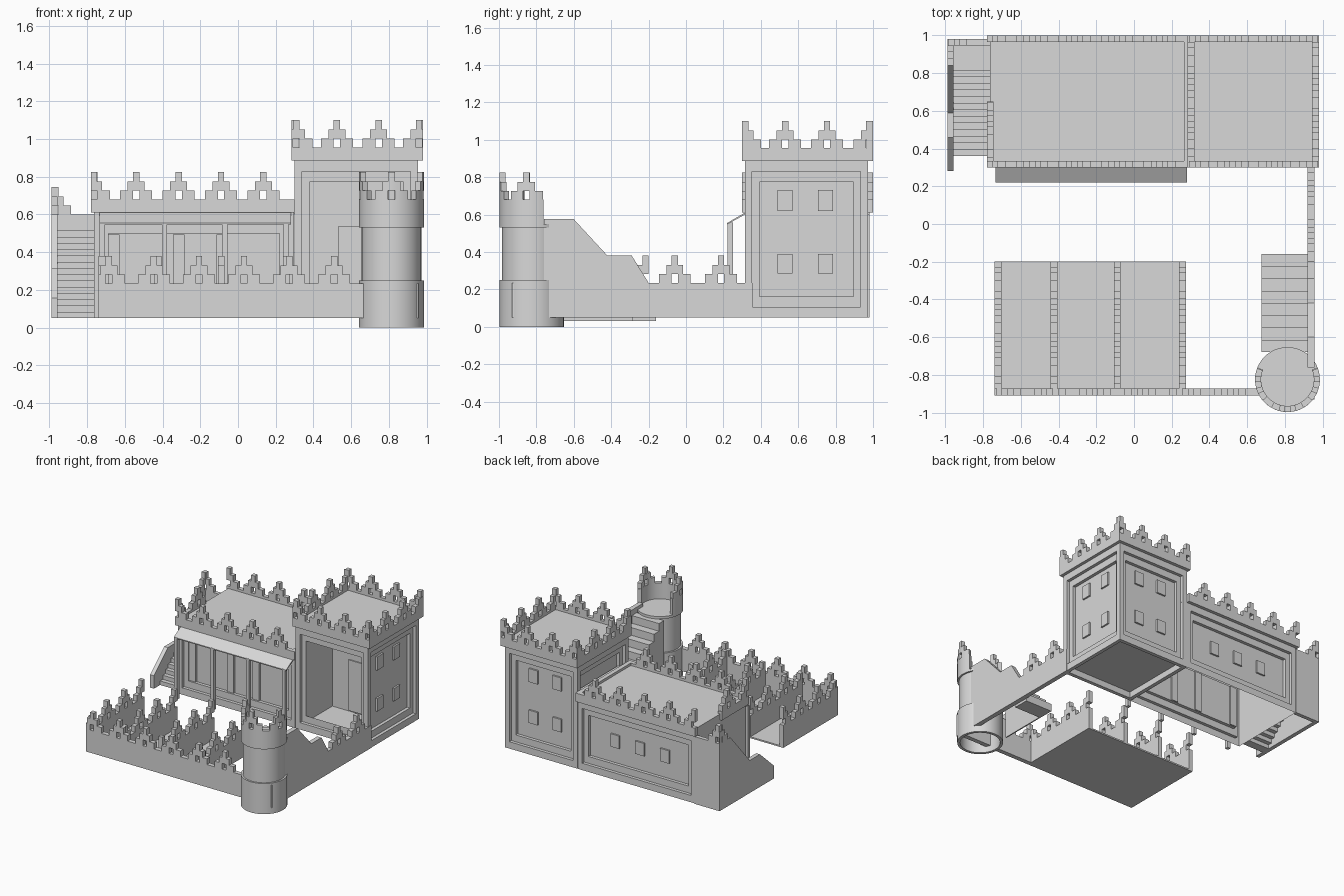
import bpy, bmesh, math
from mathutils import Vector

cube = bpy.data.objects.get("Cube")
if cube:
    bpy.data.objects.remove(cube, do_unlink=True)

stone = bpy.data.materials.new("grey_stone")
stone.use_nodes = True
stone.diffuse_color = (0.69, 0.69, 0.69, 1)
stone.node_tree.nodes["Principled BSDF"].inputs["Base Color"].default_value = (0.69, 0.69, 0.69, 1)


def finish(name, bm, smooth=False):
    bmesh.ops.recalc_face_normals(bm, faces=bm.faces)
    mesh = bpy.data.meshes.new(name)
    bm.to_mesh(mesh)
    bm.free()
    mesh.materials.append(stone)
    obj = bpy.data.objects.new(name, mesh)
    bpy.context.collection.objects.link(obj)
    if smooth:
        bpy.ops.object.select_all(action="DESELECT")
        obj.select_set(True)
        bpy.context.view_layer.objects.active = obj
        bpy.ops.object.shade_smooth_by_angle(angle=math.radians(30))
    return obj


def add_box(bm, x, y, z):
    verts = bmesh.ops.create_cube(bm, size=1)["verts"]
    for v in verts:
        v.co = Vector(r[0] + (c + 0.5) * (r[1] - r[0]) for c, r in zip(v.co, (x, y, z)))


def boxes(name, *ranges):
    bm = bmesh.new()
    for r in ranges:
        add_box(bm, *r)
    return finish(name, bm)


def side_profile(name, points, x0, x1):
    """Extrude a (y, z) outline along x."""
    bm = bmesh.new()
    face = bm.faces.new([bm.verts.new((x0, y, z)) for y, z in points])
    ext = bmesh.ops.extrude_face_region(bm, geom=[face])["geom"]
    for v in ext:
        if isinstance(v, bmesh.types.BMVert):
            v.co.x = x1
    return finish(name, bm)


# Stepped battlement: (inner half width, outer half width, bottom, top)
TIERS = [(0.017, 0.085, 0, 0.047), (0, 0.045, 0.047, 0.095), (0, 0.017, 0.095, 0.145)]


def tier_spans(centre):
    for inner, outer, z0, z1 in TIERS:
        if inner:
            yield centre - outer, centre - inner, z0, z1
            yield centre + inner, centre + outer, z0, z1
        else:
            yield centre - outer, centre + outer, z0, z1


def battlements(name, axis, side, centres, base, lo, hi):
    """Row of merlons along an axis; side is the wall's thickness range."""
    bm = bmesh.new()
    for c in centres:
        for a, b, z0, z1 in tier_spans(c):
            a, b = max(a, lo), min(b, hi)
            if b - a > 0.002:
                x, y = ((a, b), side) if axis == "x" else (side, (a, b))
                add_box(bm, x, y, (base + z0, base + z1))
    return finish(name, bm)


STEP = 0.026  # depth of each frame step


def push_in(bm, face, vec):
    face = bmesh.ops.extrude_discrete_faces(bm, faces=[face])["faces"][0]
    bmesh.ops.translate(bm, verts=face.verts, vec=vec)
    return face


def panelled_body(name, x, y, z, sides, room=None):
    """Box with stepped frames on some sides; a room recess, or else an open base."""
    bm = bmesh.new()
    add_box(bm, x, y, z)
    bmesh.ops.recalc_face_normals(bm, faces=bm.faces)
    base = min(bm.faces, key=lambda f: f.calc_center_median().z)
    if room:
        bmesh.ops.inset_individual(bm, faces=[base], thickness=0.03, use_even_offset=True)
        push_in(bm, base, Vector((0, 0, 0.05)))
    else:
        bmesh.ops.delete(bm, geom=[base], context="FACES_ONLY")
    for d in sides:
        d = Vector(d)
        face = next(f for f in bm.faces if f.normal.dot(d) > 0.99 and f.calc_area() > 0.2)
        for _ in range(2):
            bmesh.ops.inset_individual(bm, faces=[face], thickness=0.039, use_even_offset=True)
            middle = face.calc_center_median().z
            for v in face.verts:
                v.co.z += math.copysign(0.017, middle - v.co.z)
            face = push_in(bm, face, -d * STEP)
        if room and d.y < 0:
            # the room's floor runs out to the foot of the frame
            for v in face.verts:
                if v.co.z < middle:
                    v.co.z -= 0.05
            push_in(bm, face, -d * room)
    return finish(name, bm)


def add_arc(bm, a0, a1, r0, r1, z0, z1, steps):
    """Ring sector around the turret's axis, angles in degrees."""
    full = a1 - a0 >= 360
    rings = []
    for i in range(steps if full else steps + 1):
        a = math.radians(a0 + (a1 - a0) * i / steps)
        rings.append([bm.verts.new((TX + r * math.cos(a), TY + r * math.sin(a), z))
                      for r, z in ((r0, z0), (r1, z0), (r1, z1), (r0, z1))])
    pairs = list(zip(rings, rings[1:])) + ([(rings[-1], rings[0])] if full else [])
    for p, q in pairs:
        for k in range(4):
            bm.faces.new((p[k], p[(k + 1) % 4], q[(k + 1) % 4], q[k]))
    if not full:
        bm.faces.new(rings[0])
        bm.faces.new(rings[-1])


def parapet(name, x, y, z, t=0.035):
    return boxes(name, (x, (y[0], y[0] + t), z), (x, (y[1] - t, y[1]), z),
                 ((x[1] - t, x[1]), (y[0] + t, y[1] - t), z))


LEFT, RIGHT, FRONT, BACK = (-1, 0, 0), (1, 0, 0), (0, -1, 0), (0, 1, 0)
ROOM_BACK = 0.68

# Main hall
panelled_body("hall_body", (-0.765, 0.297), (0.315, 0.973), (0.05, 0.61), [FRONT, BACK])
boxes("hall_roof", ((-0.765, 0.34), (0.33, 0.97), (0.605, 0.66)))
parapet("hall_parapet", (-0.78, 0.30), (0.30, 1.0), (0.61, 0.68))
boxes("hall_left_parapet", ((-0.78, -0.745), (0.335, 0.65), (0.61, 0.68)))
hall_peaks = [-0.765 + 0.225 * i for i in range(5)]
for label, side in (("front", (0.30, 0.335)), ("back", (0.965, 1.0))):
    battlements(f"hall_{label}_battlements", "x", side, hall_peaks, 0.68, -0.78, 0.29)
battlements("hall_left_battlements", "y", (-0.78, -0.745), [0.31, 0.56], 0.68, 0.335, 0.65)
front = 0.315 + 2 * STEP
boxes("hall_front_pilasters", *[((x, x + 0.06), (front - 0.017, front + 0.01), (0.165, 0.495))
                                for x in (-0.688, -0.345, -0.115)])
back = 0.973 - 2 * STEP
boxes("hall_back_windows", *[((x - 0.04, x + 0.04), (back - 0.01, back + 0.014), (0.29, 0.395))
                             for x in (-0.46, -0.235, -0.01)])

# Awning on posts
side_profile("awning", [(0.315, 0.61), (0.22, 0.555), (0.22, 0.547), (0.315, 0.60)], -0.735, 0.28)
boxes("awning_posts", *[((x - 0.014, x + 0.014), (0.222, 0.25), (0.05, 0.557)) for x in (-0.72, -0.39, -0.07, 0.255)])

# Square keep with an open front room
panelled_body("keep_body", (0.30, 0.955), (0.315, 0.973), (0.05, 0.885), [LEFT, RIGHT, FRONT, BACK],
              room=ROOM_BACK - front)
boxes("keep_roof", ((0.31, 0.95), (0.33, 0.97), (0.88, 0.935)))
parapet("keep_parapet", (0.285, 0.98), (0.30, 1.0), (0.885, 0.955))
boxes("keep_left_parapet", ((0.285, 0.32), (0.335, 0.965), (0.885, 0.955)))
keep_x, keep_y = [0.31, 0.524, 0.746, 0.96], [0.315, 0.53, 0.754, 0.98]
for label, side in (("front", (0.30, 0.335)), ("back", (0.965, 1.0))):
    battlements(f"keep_{label}_battlements", "x", side, keep_x, 0.955, 0.285, 0.98)
for label, side in (("left", (0.945, 0.98)), ("right", (0.285, 0.32))):
    battlements(f"keep_{label}_battlements", "y", side, keep_y, 0.955, 0.335, 0.965)
rows = ((0.285, 0.39), (0.62, 0.73))
outer = 0.955 - 2 * STEP
boxes("keep_side_windows", *[((outer - 0.01, outer + 0.014), y, z)
                             for y in ((0.49, 0.57), (0.705, 0.785)) for z in rows])
boxes("keep_back_windows", *[(x, (back - 0.01, back + 0.014), z)
                             for x in ((0.475, 0.555), (0.69, 0.77)) for z in rows])
boxes("keep_inner_door", ((0.53, 0.73), (ROOM_BACK - 0.009, ROOM_BACK + 0.01), (0.12, 0.535)))

# Outer stair beside the hall
side_profile("stair_outer_wall", [(0.28, 0.05), (0.28, 0.157), (0.46, 0.317), (0.59, 0.317), (0.84, 0.60),
                                  (0.98, 0.60), (0.98, 0.05)], -0.99, -0.957)
boxes("stair_back_wall", ((-0.957, -0.765), (0.948, 0.98), (0.05, 0.60)))
battlements("stair_back_battlement", "x", (0.948, 0.98), [-0.97], 0.60, -0.99, -0.78)
battlements("stair_side_battlement", "y", (-0.99, -0.957), [0.96], 0.60, 0.84, 0.948)
count = 14
run, rise = 0.49 / count, 0.465 / count
boxes("hall_stairs", *[((-0.957, -0.765), (0.36 + i * run, 0.36 + (i + 1) * run),
                        (0.05 + max(0, i - 1) * rise, 0.05 + (i + 1) * rise)) for i in range(count)],
      ((-0.957, -0.765), (0.85, 0.948), (0.46, 0.515)))

# Courtyard pens
boxes("pen_floor", ((-0.735, 0.27), (-0.905, -0.2), (0.05, 0.062)))
boxes("front_wall", ((-0.74, 0.92), (-0.91, -0.873), (0.05, 0.235)))
battlements("front_wall_battlements", "x", (-0.91, -0.873), [-0.685 + 0.239 * i for i in range(6)], 0.235, -0.74, 0.66)
for i, x in enumerate((-0.74, -0.443, -0.107, 0.239)):
    side = (x, x + 0.036)
    boxes(f"pen_wall_{i + 1}", (side, (-0.873, -0.2), (0.05, 0.235)))
    battlements(f"pen_battlements_{i + 1}", "y", side, [-0.89, -0.665, -0.44, -0.215], 0.235, -0.873, -0.2)

# Side wall climbing to the turret, its low end passing through the turret's foot
side_profile("side_wall", [(-0.93, 0.05), (-0.93, 0.235), (-0.76, 0.235), (-0.76, 0.575), (-0.6, 0.575),
                           (-0.42, 0.38), (-0.29, 0.38), (-0.2, 0.235), (0.355, 0.235), (0.355, 0.05)], 0.92, 0.958)
battlements("side_wall_battlements", "y", (0.92, 0.958), [-0.06, 0.187], 0.235, -0.2, 0.31)

# Turret stair: open underneath, closed by a thin cheek
cheek = [(-0.68, 0.03), (-0.16, 0.03)]
treads = []
rise = 0.0625
for i in range(8):
    y, z = -0.16 - i * 0.065, 0.03 + (i + 1) * rise
    cheek += [(y, z), (y - 0.065, z)]
    treads.append(((0.685, 0.92), (y - 0.065, y), (max(0.03, z - 2 * rise), z)))
side_profile("turret_stair_cheek", cheek[1:] + cheek[:1], 0.675, 0.685)
boxes("turret_stairs", *treads)

# Round turret
TX, TY = 0.814, -0.825
bm = bmesh.new()
for r, z0, z1 in ((0.172, 0, 0.25), (0.158, 0.25, 0.53)):
    add_arc(bm, 0, 360, r - 0.022, r, z0, z1, 48)
finish("turret_shaft", bm, True)
bm = bmesh.new()
bmesh.ops.create_cone(bm, cap_ends=True, segments=48, radius1=0.172, radius2=0.172, depth=0.02)
bmesh.ops.translate(bm, verts=bm.verts, vec=(TX, TY, 0.54))
finish("turret_platform", bm, True)
bm = bmesh.new()
add_arc(bm, -202, 22, 0.14, 0.172, 0.53, 0.68, 32)
finish("turret_parapet", bm, True)
bm = bmesh.new()
for middle in (-170, -90, -10):
    for a, b, z0, z1 in tier_spans(0):
        add_arc(bm, middle + math.degrees(a / 0.16), middle + math.degrees(b / 0.16),
                0.14, 0.172, 0.68 + z0, 0.68 + z1, 4)
finish("turret_battlements", bm, True)
